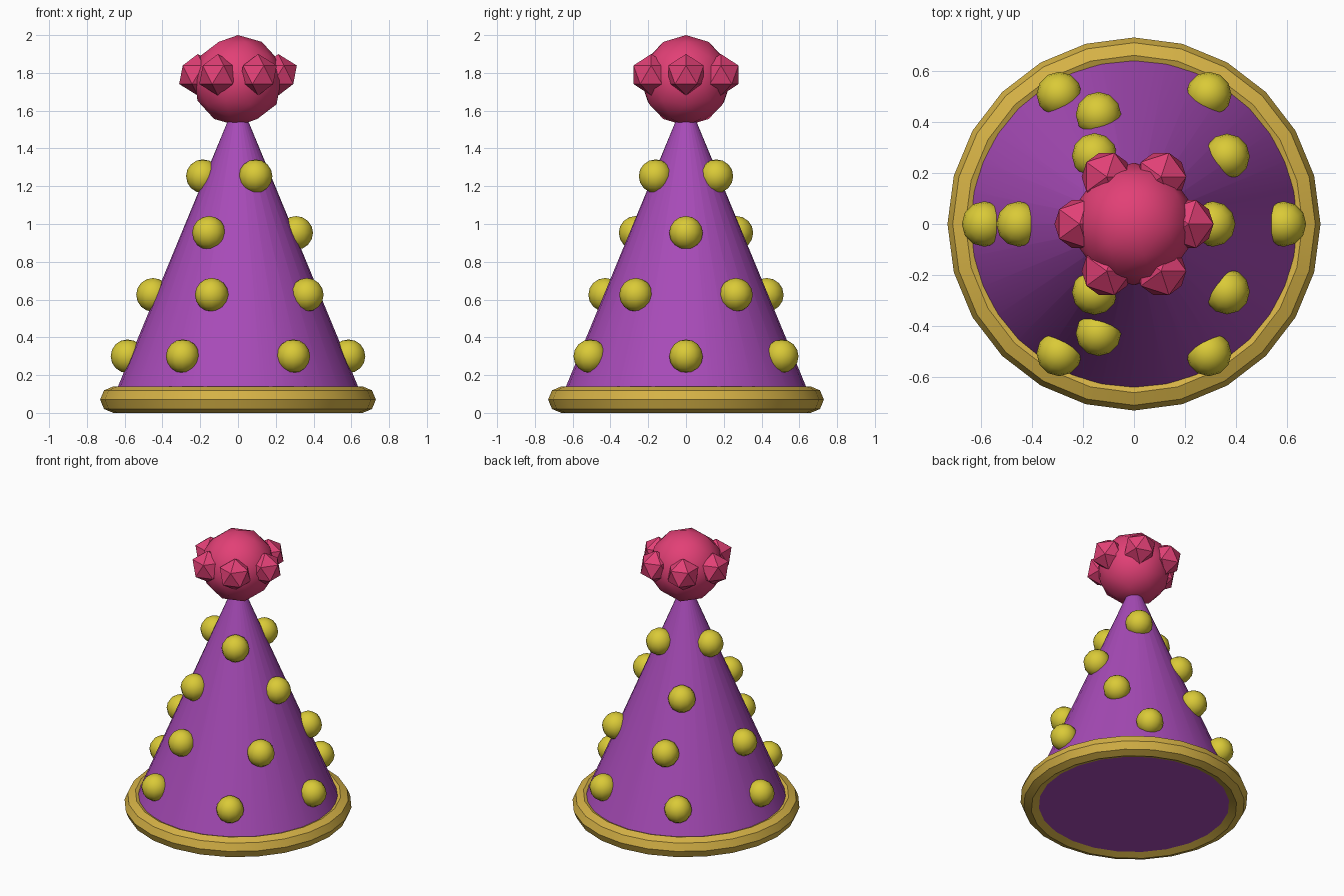
import bpy, math

if "Cube" in bpy.data.objects:
    bpy.data.objects.remove(bpy.data.objects["Cube"])


def material(name, rgb):
    m = bpy.data.materials.new(name)
    m.diffuse_color = (*rgb, 1)
    m.use_nodes = True
    m.node_tree.nodes["Principled BSDF"].inputs["Base Color"].default_value = m.diffuse_color
    return m


PURPLE = material("purple", (0.39, 0.07, 0.48))
GOLD = material("gold", (0.67, 0.445, 0.061))
YELLOW = material("yellow", (0.70, 0.59, 0.038))
PINK = material("pink", (0.76, 0.051, 0.181))


def finish(name, mat, smooth=None):
    ob = bpy.context.object
    ob.name = name
    ob.data.materials.append(mat)
    if smooth:
        bpy.ops.object.shade_smooth_by_angle(angle=math.radians(smooth))
    return ob


def ring(count, start, radius, z):
    """Points evenly spaced on a horizontal circle; start in degrees."""
    for i in range(count):
        a = math.radians(start) + math.tau * i / count
        yield radius * math.cos(a), radius * math.sin(a), z


# Cone body, closed underneath
BASE_Z, TOP_Z = 0.02, 1.64
bpy.ops.mesh.primitive_cone_add(vertices=32, radius1=0.685, radius2=0.015,
                                depth=TOP_Z - BASE_Z,
                                location=(0, 0, (BASE_Z + TOP_Z) / 2))
finish("hat_cone", PURPLE, 30)

# Rolled brim
bpy.ops.mesh.primitive_torus_add(major_segments=24, minor_segments=8,
                                 major_radius=0.66, minor_radius=0.07,
                                 location=(0, 0, 0.07))
finish("brim", GOLD, 30)

# Rows of dots: count, start angle, ring radius, height
for row in ((6, 0, 0.585, 0.30), (5, 36, 0.45, 0.625),
            (3, 0, 0.308, 0.953), (3, 60, 0.186, 1.253)):
    for p in ring(*row):
        bpy.ops.mesh.primitive_uv_sphere_add(segments=12, ring_count=8,
                                             radius=0.089, location=p)
        finish("dot", YELLOW, 40)

# Pompom ball with a ring of faceted tufts
bpy.ops.mesh.primitive_ico_sphere_add(subdivisions=2, radius=0.24,
                                      location=(0, 0, 1.76))
finish("pompom", PINK, 30)
for p in ring(6, 0, 0.213, 1.79):
    bpy.ops.mesh.primitive_ico_sphere_add(subdivisions=1, radius=0.11, location=p)
    finish("pompom_tuft", PINK)
